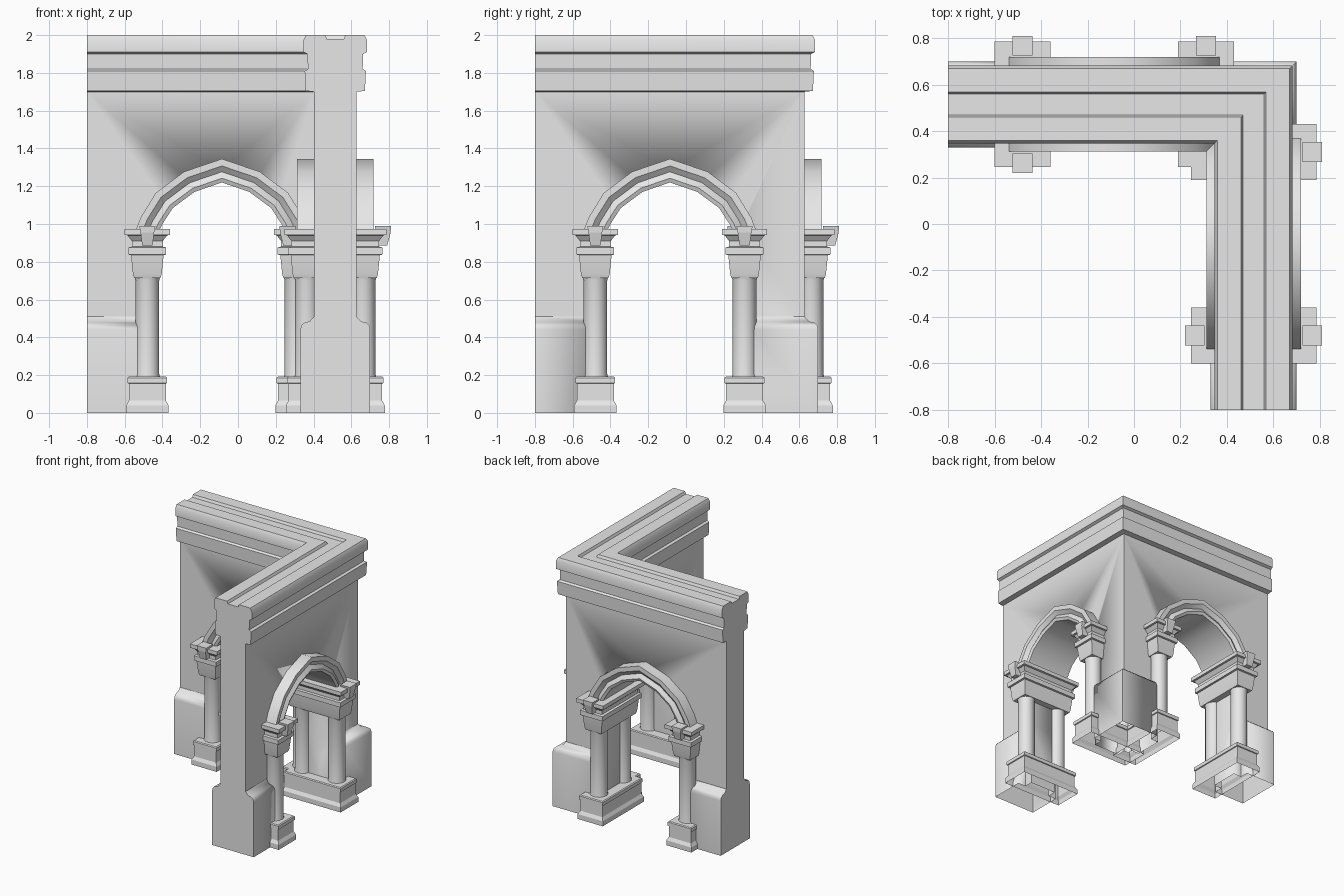
import bpy, bmesh, math

cube = bpy.data.objects.get("Cube")
if cube:
    bpy.data.objects.remove(cube)

stone = bpy.data.materials.new("grey_stone")
stone.use_nodes = True
stone.diffuse_color = (0.8, 0.8, 0.8, 1)
stone.node_tree.nodes["Principled BSDF"].inputs["Base Color"].default_value = (0.8, 0.8, 0.8, 1)

MID = 0.515       # centre line of each wall arm
ARCH = -0.085     # arch centre along each arm
REACH = 0.395     # arch centre to column centre
COL = 0.15        # column offset from the wall centre line
SPRING = 0.97     # height where the arches start


def place(arm, a, b, z):
    """a runs along the arm, b across it; the second arm mirrors over the diagonal."""
    return (a, b, z) if arm == 0 else (b, a, z)


def finish(name, bm, angle=35):
    bmesh.ops.recalc_face_normals(bm, faces=bm.faces)
    mesh = bpy.data.meshes.new(name)
    bm.to_mesh(mesh)
    bm.free()
    mesh.materials.append(stone)
    ob = bpy.data.objects.new(name, mesh)
    bpy.context.collection.objects.link(ob)
    bpy.ops.object.select_all(action='DESELECT')
    ob.select_set(True)
    bpy.context.view_layer.objects.active = ob
    bpy.ops.object.shade_smooth_by_angle(angle=math.radians(angle))
    return ob


def loft(name, rings, start=True, end=True, angle=35):
    """Bridge closed rings of points, with optional caps."""
    bm = bmesh.new()
    loops = [[bm.verts.new(p) for p in ring] for ring in rings]
    n = len(loops[0])
    for r0, r1 in zip(loops, loops[1:]):
        for i in range(n):
            j = (i + 1) % n
            bm.faces.new((r0[i], r0[j], r1[j], r1[i]))
    if start:
        bm.faces.new(loops[0])
    if end:
        bm.faces.new(loops[-1])
    return finish(name, bm, angle)


def rect(arm, a, b, z, ha, hb):
    return [place(arm, a + sx * ha, b + sy * hb, z)
            for sx, sy in ((-1, -1), (1, -1), (1, 1), (-1, 1))]


# Half outlines of the arch, from springing to crown
OUTER = [(0.455, 0), (0.43, 0.065), (0.35, 0.195), (0.2, 0.307), (0, 0.375)]
INNER = [(0.33, 0), (0.315, 0.03), (0.26, 0.115), (0.145, 0.2), (0, 0.25)]


def whole(half):
    return half + [(-x, z) for x, z in reversed(half[:-1])]


# Corner wall: half cross-section (offset, height) swept round the corner
side = [(0.185, 0), (0.185, 0.44), (0.18, 0.462), (0.165, 0.477), (0.135, 0.485),
        (0.113, 0.51), (0.113, 1.70), (0.157, 1.705), (0.162, 1.81), (0.145, 1.82),
        (0.147, 1.9), (0.168, 1.91), (0.168, 1.975), (0.155, 2.0),
        (0.054, 2.0), (0.045, 1.98)]
section = side + [(-u, z) for u, z in reversed(side)]
stations = [lambda u, z: (-0.8, u, z), lambda u, z: (u, u, z), lambda u, z: (u, -0.8, z)]
wall = loft("corner_wall", [[f(MID + u, z) for u, z in section] for f in stations])

# Cutters for the archways and for the wider gap between the plinths
mid = [((o[0] + i[0]) / 2, (o[1] + i[1]) / 2) for o, i in zip(OUTER, INNER)]
opening = [(0.375, -1.2)] + [(0.375, 0)] + mid[1:]
cutters = []
for arm in (0, 1):
    shape = whole(opening)
    cutters.append(loft("arch_cutter", [[place(arm, ARCH + x, b, SPRING + z) for x, z in shape]
                                        for b in (0.1, 0.95)]))
    for s in (-1, 1):
        for e in (-1, 1):
            b = MID + e * 0.215
            cutters.append(loft("plinth_cutter", [rect(arm, ARCH + s * 0.2, b, z, 0.245, 0.1)
                                                  for z in (-0.2, 0.53)]))
for c in cutters:
    m = wall.modifiers.new("cut", 'BOOLEAN')
    m.operation = 'DIFFERENCE'
    m.solver = 'EXACT'
    m.object = c
deps = bpy.context.evaluated_depsgraph_get()
cut = bpy.data.meshes.new_from_object(wall.evaluated_get(deps))
wall.modifiers.clear()
for c in cutters:
    bpy.data.objects.remove(c)

# Leave the wall open underneath
bm = bmesh.new()
bm.from_mesh(cut)
under = [f for f in bm.faces if all(v.co.z < 0.001 for v in f.verts)]
bmesh.ops.delete(bm, geom=under, context='FACES')
bm.to_mesh(cut)
bm.free()
wall.data = cut

# Pier mouldings: (half width, height)
pedestal = [(0.112, 0), (0.112, 0.04), (0.098, 0.065), (0.098, 0.155),
            (0.105, 0.158), (0.105, 0.186), (0.098, 0.192)]
capital = [(0.07, 0.715), (0.076, 0.735), (0.086, 0.835), (0.1, 0.838), (0.1, 0.876),
           (0.082, 0.88), (0.082, 0.91), (0.105, 0.94), (0.12, 0.942), (0.12, 0.973)]
shaft = [(0.068, 0.185), (0.063, 0.205), (0.063, 0.70), (0.068, 0.72)]

for arm in (0, 1):
    tag = ("back", "side")[arm]
    for s in (-1, 1):
        a = ARCH + s * REACH
        end = "outer" if s < 0 else "corner"
        for part, prof in (("pedestal", pedestal), ("capital", capital)):
            loft(f"{tag}_{end}_{part}", [rect(arm, a, MID, z, w, w + COL) for w, z in prof],
                 start=part == "capital", angle=20)
        for e in (-1, 1):
            # Round shaft
            b = MID + e * COL
            loft(f"{tag}_{end}_shaft",
                 [[place(arm, a + r * math.cos(k * math.tau / 16), b + r * math.sin(k * math.tau / 16), z)
                   for k in range(16)] for r, z in shaft])
            # Tapered bracket on the capital, not in the inner corner
            if e > 0 or s < 0:
                loft(f"{tag}_{end}_bracket",
                     [rect(arm, a, MID + e * 0.245, 0.885, 0.027, 0.03),
                      rect(arm, a, MID + e * 0.253, 0.955, 0.036, 0.04),
                      rect(arm, a, MID + e * 0.253, 0.99, 0.043, 0.042)], angle=10)

    # Moulded arch band: (share from inner to outer edge, projection from centre line)
    face = [(0, 0.19), (0.18, 0.2), (0.45, 0.178), (0.7, 0.203), (1, 0.203)]
    band = face + [(t, -d) for t, d in reversed(face)]
    rings = []
    for (ox, oz), (ix, iz) in zip(whole(OUTER), whole(INNER)):
        rings.append([place(arm, ARCH + ix + (ox - ix) * t, MID + d, SPRING + iz + (oz - iz) * t)
                      for t, d in band])
    loft(f"{tag}_arch_band", rings, angle=40)
